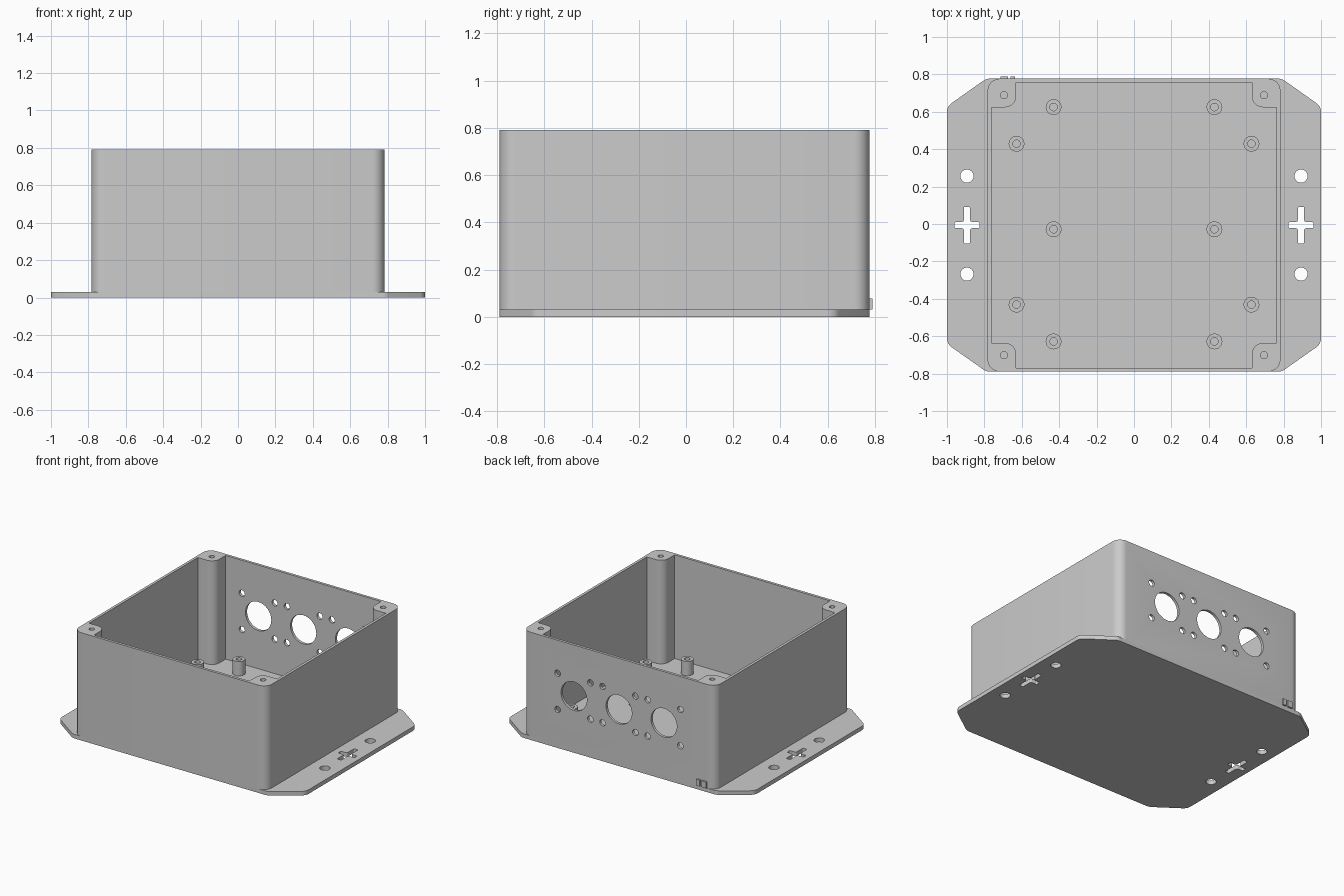
import bpy, bmesh, math

if "Cube" in bpy.data.objects:
    bpy.data.objects.remove(bpy.data.objects["Cube"])

SHIFT_Y = -0.006      # the tabs on the back move the box slightly forward
HALF = 0.783          # half width of the box
FLOOR, TOP = 0.03, 0.79

grey = bpy.data.materials.new("plain grey")
grey.use_nodes = True
grey.diffuse_color = (0.6, 0.6, 0.6, 1)
grey.node_tree.nodes["Principled BSDF"].inputs["Base Color"].default_value = (0.6, 0.6, 0.6, 1)


def circle(x, y, r, n=32):
    return [(x + r * math.cos(2 * math.pi * i / n), y + r * math.sin(2 * math.pi * i / n))
            for i in range(n)]


def fillet(corners, steps=8):
    """Round a counter-clockwise polygon given as (x, y, radius) corners."""
    out = []
    for i, (x, y, r) in enumerate(corners):
        if r == 0:
            out.append((x, y))
            continue
        px, py, _ = corners[i - 1]
        nx, ny, _ = corners[(i + 1) % len(corners)]
        heading = math.atan2(y - py, x - px)
        turn = math.atan2(ny - y, nx - x) - heading
        turn = (turn + math.pi) % (2 * math.pi) - math.pi
        side = 1 if turn > 0 else -1
        # Step back to the tangent point, then sideways to the arc centre
        back = r * math.tan(abs(turn) / 2)
        cx = x - back * math.cos(heading) - side * r * math.sin(heading)
        cy = y - back * math.sin(heading) + side * r * math.cos(heading)
        for k in range(steps + 1):
            a = heading - side * math.pi / 2 + turn * k / steps
            out.append((cx + r * math.cos(a), cy + r * math.sin(a)))
    return out


def four_way(quadrant):
    """Mirror a first-quadrant chain into a closed outline."""
    left = [(-x, y, r) for x, y, r in reversed(quadrant)]
    upper = quadrant + left
    return upper + [(-x, -y, r) for x, y, r in upper]


def solid(name, outlines, low, high, along_y=False):
    """Extrude closed outlines along z, or along y when asked."""
    bm = bmesh.new()
    for outline in outlines:
        rings = []
        for h in (low, high):
            rings.append([bm.verts.new((u, h, v) if along_y else (u, v, h)) for u, v in outline])
        bm.faces.new(rings[0])
        bm.faces.new(rings[1])
        n = len(outline)
        for i in range(n):
            j = (i + 1) % n
            bm.faces.new((rings[0][i], rings[0][j], rings[1][j], rings[1][i]))
    bmesh.ops.recalc_face_normals(bm, faces=bm.faces[:])
    mesh = bpy.data.meshes.new(name)
    bm.to_mesh(mesh)
    bm.free()
    mesh.materials.append(grey)
    obj = bpy.data.objects.new(name, mesh)
    bpy.context.collection.objects.link(obj)
    return obj


def cut(obj, *cutters):
    for cutter in cutters:
        mod = obj.modifiers.new("cut", 'BOOLEAN')
        mod.operation, mod.solver, mod.object = 'DIFFERENCE', 'EXACT', cutter
    bpy.context.view_layer.update()
    result = bpy.data.meshes.new_from_object(
        obj.evaluated_get(bpy.context.evaluated_depsgraph_get()))
    obj.modifiers.clear()
    obj.data = result
    for cutter in cutters:
        bpy.data.objects.remove(cutter)


# Base plate with mounting ears, round holes and cross slots
plate = solid("base_plate", [fillet(four_way([(1, 0.635, 0.06), (0.79, HALF, 0.06)]))], 0, FLOOR)
cross = fillet(four_way([(0.066, 0.016, 0.006), (0.016, 0.016, 0.014), (0.016, 0.098, 0.006)]), 4)
slots = []
for side in (-0.893, 0.893):
    slots.append([(x + side, y) for x, y in cross])
    slots += [circle(side, y, 0.035) for y in (-0.262, 0.262)]
cut(plate, solid("plate_cutter", slots, -0.1, 0.1))

# Walls with solid corner posts left by the notched cavity
walls = solid("walls", [fillet(four_way([(HALF, HALF, 0.065)]))], FLOOR, TOP)
cavity = fillet(four_way([(0.763, 0.63, 0), (0.63, 0.63, 0.06), (0.63, 0.763, 0)]))
screw_holes = [circle(sx * 0.695, sy * 0.695, 0.019, 24) for sx in (-1, 1) for sy in (-1, 1)]

# Three panel openings on the back, each with four screw holes
openings = []
for x in (-0.365, 0, 0.365):
    openings.append(circle(x, 0.415, 0.105, 48))
    openings += [circle(x + dx, 0.415 + dz, 0.023, 20)
                 for dx in (-0.133, 0.133) for dz in (-0.133, 0.133)]
cut(walls,
    solid("cavity_cutter", [cavity], FLOOR - 0.1, TOP + 0.1),
    solid("screw_cutter", screw_holes, TOP - 0.3, TOP + 0.1),
    solid("opening_cutter", openings, 0.7, 0.9, along_y=True))

# Hollow standoffs on the floor
spots = [(0.43, 0.631), (0.43, -0.022), (0.43, -0.622), (0.628, 0.435), (0.628, -0.425)]
spots += [(-x, y) for x, y in spots]
standoffs = solid("standoffs", [circle(x, y, 0.042) for x, y in spots], FLOOR - 0.01, 0.135)
cut(standoffs, solid("bore_cutter", [circle(x, y, 0.02, 24) for x, y in spots], FLOOR, 0.2))

# Small raised tabs low on the back wall
tabs = solid("back_tabs", [[(a, 0.032), (b, 0.032), (b, 0.078), (a, 0.078)]
                           for a, b in ((-0.715, -0.675), (-0.66, -0.635))],
             HALF - 0.008, HALF + 0.012, along_y=True)

# Place and shade every part
bpy.ops.object.select_all(action='DESELECT')
for obj in (plate, walls, standoffs, tabs):
    obj.location.y = SHIFT_Y
    obj.select_set(True)
bpy.context.view_layer.objects.active = walls
bpy.ops.object.shade_smooth_by_angle(angle=math.radians(30))
